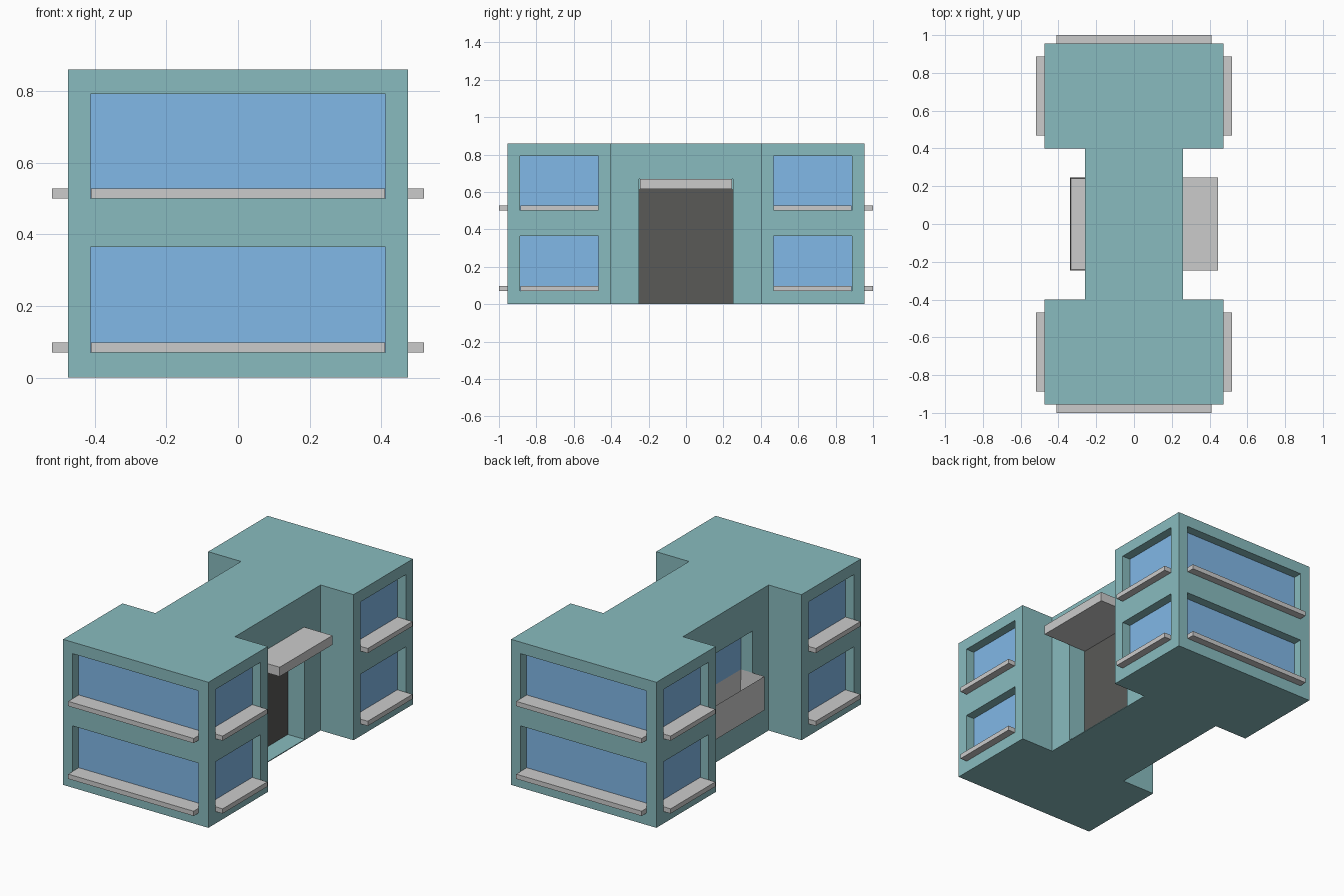
import bpy, bmesh

if "Cube" in bpy.data.objects:
    bpy.data.objects.remove(bpy.data.objects["Cube"])


def material(name, color):
    m = bpy.data.materials.new(name)
    m.diffuse_color = (*color, 1)
    m.use_nodes = True
    m.node_tree.nodes["Principled BSDF"].inputs["Base Color"].default_value = m.diffuse_color
    return m


TEAL = material("teal_wall", (0.25, 0.50, 0.52))
BLUE = material("blue_glass", (0.22, 0.48, 0.80))
DARK = material("dark_door", (0.10, 0.10, 0.095))


def finish(name, bm, mat=None):
    bmesh.ops.recalc_face_normals(bm, faces=bm.faces)
    me = bpy.data.meshes.new(name)
    bm.to_mesh(me)
    bm.free()
    ob = bpy.data.objects.new(name, me)
    bpy.context.collection.objects.link(ob)
    if mat:
        me.materials.append(mat)
    return ob


def add_box(bm, x, y, z):
    """Add a box spanning the given (a, b) ranges."""
    spans = (x, y, z)
    verts = bmesh.ops.create_cube(bm, size=1)["verts"]
    for v in verts:
        for i, (a, b) in enumerate(spans):
            v.co[i] = (a + b) / 2 + v.co[i] * abs(b - a)


def box(name, x, y, z, mat=None):
    bm = bmesh.new()
    add_box(bm, x, y, z)
    return finish(name, bm, mat)


W, C, L, N, H = 0.475, 0.26, 0.955, 0.40, 0.86   # wing x, core x, length, notch, height
DEPTH, PANE, LEDGE = 0.06, 0.006, 0.045

# I-shaped building block
quarter = [(W, L), (W, N), (C, N)]
right = quarter + [(x, -y) for x, y in reversed(quarter)]
outline = right + [(-x, -y) for x, y in right]
bm = bmesh.new()
base = bm.faces.new([bm.verts.new((x, y, 0)) for x, y in outline])
top = bmesh.ops.extrude_face_region(bm, geom=[base], use_keep_orig=True)["geom"]
bmesh.ops.translate(bm, vec=(0, 0, H),
                    verts=[g for g in top if isinstance(g, bmesh.types.BMVert)])
walls = finish("walls", bm, TEAL)

cut = bmesh.new()

# Recessed windows with projecting sills on both storeys
for level, (z0, z1) in enumerate([(0.07, 0.365), (0.50, 0.792)]):
    for s, end in [(-1, "front"), (1, "back")]:
        face, inner = s * L, s * (L - DEPTH)
        add_box(cut, (-0.412, 0.412), (inner, face + s * 0.1), (z0, z1))
        box(f"{end}_window_{level}", (-0.412, 0.412), (inner, inner + s * PANE), (z0, z1), BLUE)
        box(f"{end}_sill_{level}", (-0.41, 0.41), (inner, face + s * LEDGE), (z0, z0 + 0.028))
        for t, side in [(-1, "left"), (1, "right")]:
            face2, inner2 = t * W, t * (W - DEPTH)
            y = (s * 0.467, s * 0.888)
            add_box(cut, (inner2, face2 + t * 0.1), y, (z0, z1))
            box(f"{side}_{end}_window_{level}", (inner2, inner2 + t * PANE), y, (z0, z1), BLUE)
            box(f"{side}_{end}_sill_{level}", (inner2, face2 + t * LEDGE),
                (s * 0.469, s * 0.886), (z0, z0 + 0.028))

# Entrance recess, door and canopy
add_box(cut, (0.145, 0.36), (-0.25, 0.25), (0.005, 0.67))
box("entrance_door", (0.145, 0.151), (-0.25, 0.25), (0.005, 0.617), DARK)
box("entrance_canopy", (0.145, 0.445), (-0.246, 0.246), (0.615, 0.67))

# Balcony opening and glass
add_box(cut, (-0.36, -0.18), (-0.25, 0.25), (0.20, 0.645))
box("balcony_window", (-0.186, -0.18), (-0.25, 0.25), (0.20, 0.645), BLUE)

# Balcony tray: floor with a thin parapet
bm = bmesh.new()
add_box(bm, (-0.34, -0.186), (-0.247, 0.247), (0.20, 0.40))
bm.normal_update()
lid = max(bm.faces, key=lambda f: f.calc_center_median().z)
bmesh.ops.inset_region(bm, faces=[lid], thickness=0.008)
bmesh.ops.translate(bm, verts=lid.verts[:], vec=(0, 0, -0.18))
for v in lid.verts:
    if v.co.x > -0.25:
        v.co.x = -0.187
for v in bm.verts:   # open the tray towards the glass
    if v.co.z > 0.39 and -0.2 < v.co.x:
        v.co.z = 0.40
finish("balcony", bm)

# Cut all the recesses out of the walls
cutter = finish("recess_cutter", cut)
cutter.hide_render = True
mod = walls.modifiers.new("recesses", "BOOLEAN")
mod.object = cutter
mod.operation = "DIFFERENCE"
mod.solver = "EXACT"
bpy.context.view_layer.objects.active = walls
bpy.ops.object.modifier_apply(modifier=mod.name)
bpy.data.objects.remove(cutter)
